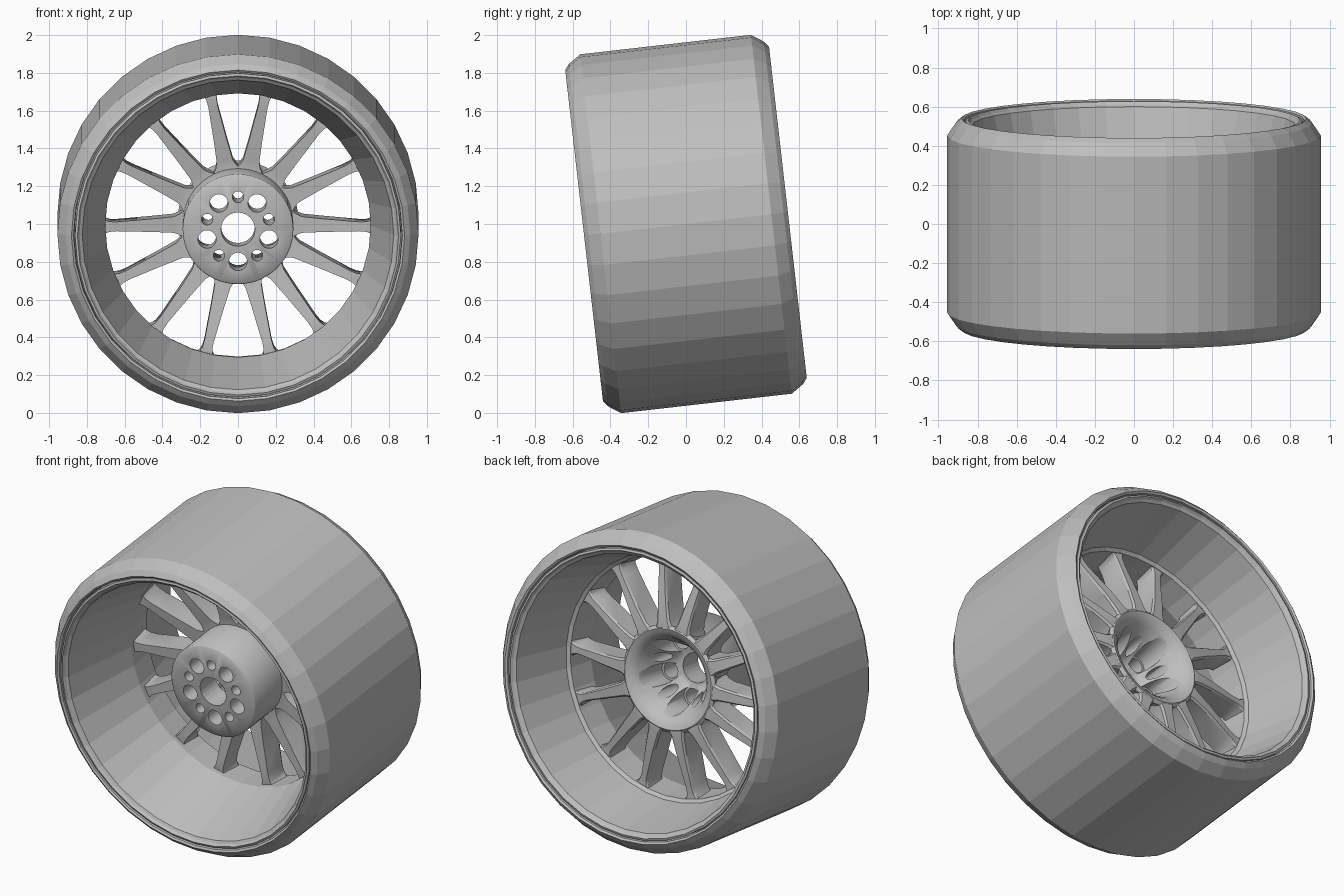
import bpy, bmesh, math
from mathutils import Matrix

if "Cube" in bpy.data.objects:
    bpy.data.objects.remove(bpy.data.objects["Cube"])

TILT = Matrix.Translation((0, 0, 1)) @ Matrix.Rotation(math.radians(6.5), 4, 'X')

grey = bpy.data.materials.new("plain_grey")
grey.use_nodes = True
COLOUR = (0.52, 0.52, 0.52, 1)
grey.diffuse_color = COLOUR
grey.node_tree.nodes["Principled BSDF"].inputs["Base Color"].default_value = COLOUR


def finish(name, bm):
    """Turn a bmesh into a tilted object."""
    bmesh.ops.recalc_face_normals(bm, faces=bm.faces)
    mesh = bpy.data.meshes.new(name)
    bm.to_mesh(mesh)
    bm.free()
    mesh.materials.append(grey)
    obj = bpy.data.objects.new(name, mesh)
    bpy.context.collection.objects.link(obj)
    obj.matrix_world = TILT
    return obj


def lathe(name, profile, sides):
    """Revolve a closed (axial, radius) profile around the y axis."""
    bm = bmesh.new()
    rings = []
    for i in range(sides):
        t = math.tau * i / sides
        rings.append([bm.verts.new((r * math.sin(t), a, r * math.cos(t))) for a, r in profile])
    n = len(profile)
    for i in range(sides):
        p, q = rings[i], rings[(i + 1) % sides]
        for j in range(n):
            k = (j + 1) % n
            bm.faces.new((p[j], p[k], q[k], q[j]))
    return finish(name, bm)


def smooth(obj, degrees=35):
    bpy.ops.object.select_all(action='DESELECT')
    obj.select_set(True)
    bpy.context.view_layer.objects.active = obj
    bpy.ops.object.shade_smooth_by_angle(angle=math.radians(degrees))


def add_pin(bm, radius, a0, a1, dist=0, angle=0):
    """Add a cylinder along the axle, at an angle clockwise from the top."""
    place = Matrix.Translation((dist * math.sin(angle), (a0 + a1) / 2, dist * math.cos(angle)))
    bmesh.ops.create_cone(bm, cap_ends=True, segments=24, radius1=radius, radius2=radius,
                          depth=a1 - a0, matrix=place @ Matrix.Rotation(math.pi / 2, 4, 'X'))


# Tyre: wide flat tread with rounded shoulders
half = [(0.5, 0.868), (0.535, 0.87), (0.543, 0.882), (0.52, 0.912), (0.455, 0.956)]
lathe("tyre", half + [(-a, r) for a, r in reversed(half)], 36)

# Rim: lipped barrel narrowing to a crest at the front of the spokes
lathe("rim_barrel", [(-0.53, 0.863), (-0.535, 0.85), (-0.52, 0.84), (-0.51, 0.825), (-0.06, 0.703),
                     (0.12, 0.72), (0.135, 0.74), (0.51, 0.825), (0.52, 0.84),
                     (0.535, 0.85), (0.53, 0.863)], 36)

# Hub: cylinder with a closed front face and a rounded bowl open at the back
hub = lathe("hub", [(-0.25, 0.02), (-0.25, 0.287), (-0.243, 0.293), (0.03, 0.293), (0.12, 0.302),
                    (0.165, 0.32), (0.18, 0.3), (0.17, 0.27), (0.14, 0.24), (0.08, 0.205),
                    (0, 0.165), (-0.09, 0.125), (-0.1, 0.1), (-0.1, 0.02)], 56)

# Cutters: axle hole, lug holes, small holes, and lug pockets from the back
holes, pockets = bmesh.new(), bmesh.new()
add_pin(holes, 0.09, -0.4, 0.4)
for i in range(5):
    t = math.tau * i / 5
    add_pin(holes, 0.03, -0.4, 0.4, 0.172, t)
    add_pin(holes, 0.048, -0.4, 0.4, 0.172, t + math.pi / 5)
    add_pin(pockets, 0.062, -0.09, 0.4, 0.172, t + math.pi / 5)
for cutter in (finish("pocket_cutter", pockets), finish("hole_cutter", holes)):
    cutter.hide_render = True
    bpy.context.view_layer.update()
    bpy.context.view_layer.objects.active = hub
    cut = hub.modifiers.new("cut", 'BOOLEAN')
    cut.operation, cut.solver, cut.object = 'DIFFERENCE', 'EXACT', cutter
    bpy.ops.object.modifier_apply(modifier=cut.name)
    bpy.data.objects.remove(cutter)
smooth(hub, 50)

# Spokes: seven pairs of deep thin blades with flared ends
# each section: radius, half width, front and back position on the axle
SECTIONS = [(0.285, 0.072, 0.02, 0.175), (0.31, 0.055, 0.02, 0.175), (0.34, 0.043, 0.015, 0.172),
            (0.45, 0.035, 0, 0.16), (0.64, 0.025, -0.025, 0.125), (0.68, 0.027, -0.03, 0.12),
            (0.705, 0.036, -0.03, 0.117), (0.73, 0.06, -0.03, 0.117)]
bm = bmesh.new()
for pair in range(7):
    for side in (-1, 1):
        turn = Matrix.Rotation(math.tau * pair / 7 + side * math.radians(11.9), 4, 'Y')
        rows = []
        for r, w, a0, a1 in SECTIONS:
            b = w * 0.75
            corners = [(-w, a0), (w, a0), (w, a1 - 0.012), (b, a1), (-b, a1), (-w, a1 - 0.012)]
            rows.append([bm.verts.new(turn @ Matrix.Translation((x, a, r)).translation) for x, a in corners])
        for p, q in zip(rows, rows[1:]):
            for j in range(6):
                k = (j + 1) % 6
                bm.faces.new((p[j], p[k], q[k], q[j]))
        bm.faces.new(rows[0])
        bm.faces.new(rows[-1])
smooth(finish("spokes", bm), 30)
